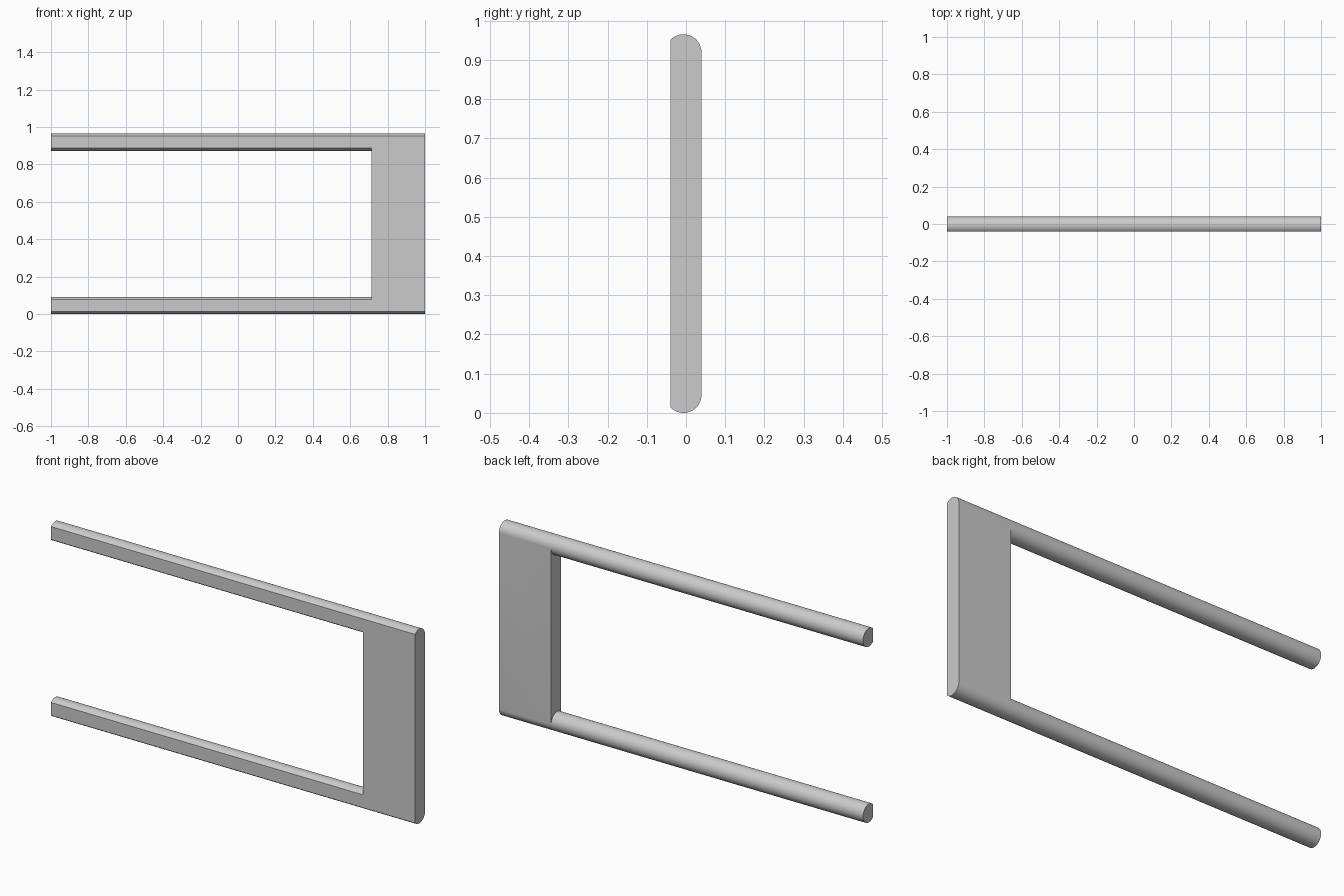
import bpy, bmesh
from math import asin, pi, sin, cos

cube = bpy.data.objects.get("Cube")
if cube:
    bpy.data.objects.remove(cube, do_unlink=True)

HEIGHT = 0.965
RADIUS = 0.046          # rounded rail
FRONT, BACK = -0.0395, 0.0395
LEFT, INNER, RIGHT = -1.0, 0.713, 1.0
STEPS = 20

grey = bpy.data.materials.new("light grey")
grey.use_nodes = True
colour = (0.6, 0.6, 0.6, 1)
grey.diffuse_color = colour
grey.node_tree.nodes["Principled BSDF"].inputs["Base Color"].default_value = colour

# Rail section: a circle with its front sliced flat, split into outer and inner arcs
centre_y = BACK - RADIUS
sweep = pi / 2 + asin((centre_y - FRONT) / RADIUS)


def arc(side):
    """Arc from the back of the rail to the flat front, below or above its centre."""
    angles = [sweep * i / STEPS for i in range(STEPS + 1)]
    return [(centre_y + RADIUS * cos(a), RADIUS + side * RADIUS * sin(a)) for a in angles]


def flipped(points):
    return [(y, HEIGHT - z) for y, z in points]


bm = bmesh.new()


def face(points):
    bm.faces.new([bm.verts.new(p) for p in points])


def section(points, x):
    face([(x, y, z) for y, z in points])


def strip(points, x0, x1):
    for (ya, za), (yb, zb) in zip(points, points[1:]):
        face([(x0, ya, za), (x1, ya, za), (x1, yb, zb), (x0, yb, zb)])


outer, inner = arc(-1), arc(1)

# Two rails, each with a flat front and a capped free end
for shape in (lambda p: p, flipped):
    o, i = shape(outer), shape(inner)
    strip(o, LEFT, INNER)
    strip(o, INNER, RIGHT)
    strip(i, LEFT, INNER)
    strip([o[-1], i[-1]], LEFT, INNER)
    section(o + i[:0:-1], LEFT)

# End plate joining the rails: inner wall, outer end, back and front
section(inner + flipped(inner)[::-1], INNER)
section(outer + flipped(outer)[::-1], RIGHT)
strip([outer[0], flipped(outer)[0]], INNER, RIGHT)
low, top = outer[-1][1], inner[-1][1]
face([(INNER, FRONT, low), (RIGHT, FRONT, low),
      (RIGHT, FRONT, HEIGHT - low), (INNER, FRONT, HEIGHT - low),
      (INNER, FRONT, HEIGHT - top), (INNER, FRONT, top)])

bmesh.ops.remove_doubles(bm, verts=bm.verts, dist=0.00001)
bmesh.ops.recalc_face_normals(bm, faces=bm.faces)
mesh = bpy.data.meshes.new("rail_frame")
bm.to_mesh(mesh)
bm.free()
mesh.materials.append(grey)

frame = bpy.data.objects.new("rail_frame", mesh)
bpy.context.collection.objects.link(frame)
bpy.ops.object.select_all(action="DESELECT")
frame.select_set(True)
bpy.context.view_layer.objects.active = frame
bpy.ops.object.shade_smooth_by_angle(angle=pi / 6)
